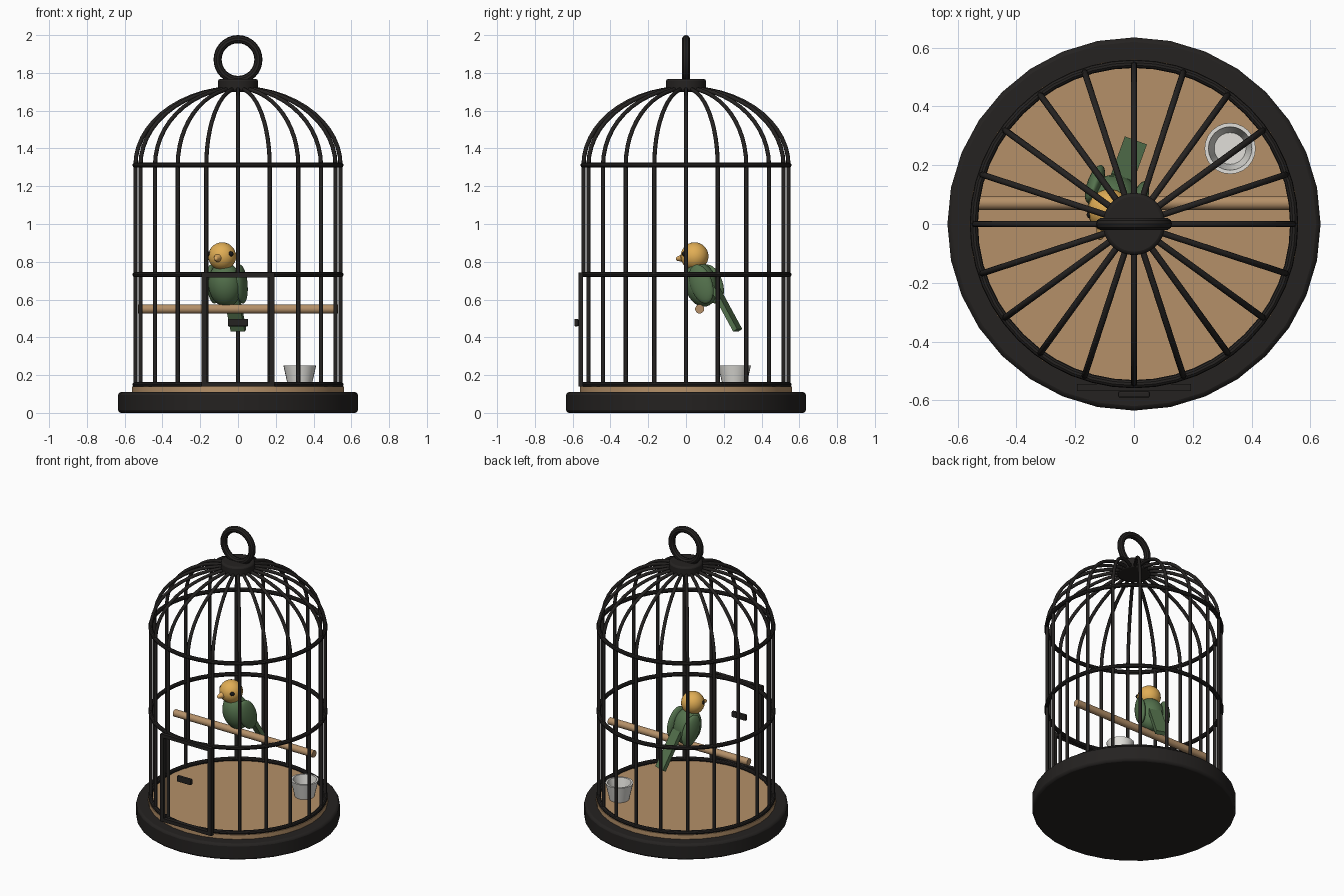
import bpy
from math import sin, cos, pi, radians
from mathutils import Matrix, Vector

if "Cube" in bpy.data.objects:
    bpy.data.objects.remove(bpy.data.objects["Cube"])


def material(name, rgb):
    m = bpy.data.materials.new(name)
    m.diffuse_color = (*rgb, 1)
    m.use_nodes = True
    m.node_tree.nodes["Principled BSDF"].inputs["Base Color"].default_value = m.diffuse_color
    return m


IRON = material("iron", (0.018, 0.016, 0.015))
WOOD = material("wood", (0.46, 0.28, 0.14))
GREEN = material("green_feathers", (0.09, 0.17, 0.075))
YELLOW = material("yellow_feathers", (0.75, 0.42, 0.09))
BEAK = material("beak_orange", (0.72, 0.40, 0.12))
BLACK = material("eye_black", (0.01, 0.01, 0.01))
CHINA = material("china", (0.75, 0.74, 0.70))


def finish(name, mat, bevel=0, smooth=True):
    o = bpy.context.object
    o.name = name
    o.data.materials.append(mat)
    if smooth:
        bpy.ops.object.shade_smooth_by_angle(angle=radians(35))
    if bevel:
        b = o.modifiers.new("bevel", 'BEVEL')
        b.width, b.segments, b.limit_method = bevel, 2, 'ANGLE'
    return o


def cylinder(name, r, z0, z1, mat, bevel=0, n=32):
    bpy.ops.mesh.primitive_cylinder_add(vertices=n, radius=r, depth=z1 - z0,
                                        location=(0, 0, (z0 + z1) / 2))
    return finish(name, mat, bevel)


def torus(name, R, r, z, rot=(0, 0, 0), n=48):
    bpy.ops.mesh.primitive_torus_add(major_radius=R, minor_radius=r, major_segments=n,
                                     minor_segments=10, location=(0, 0, z), rotation=rot)
    return finish(name, IRON)


def box(name, loc, size, mat, bevel=0):
    bpy.ops.mesh.primitive_cube_add(size=1, location=loc)
    o = bpy.context.object
    o.data.transform(Matrix.Diagonal((*size, 1)))
    return finish(name, mat, bevel, smooth=False)


# Base, floor, cap and hanging ring
cylinder("base", 0.635, 0, 0.11, IRON, 0.015)
cylinder("floor_tray", 0.56, 0.10, 0.14, WOOD)
cylinder("top_cap", 0.106, 1.70, 1.768, IRON, 0.012)
torus("hanging_ring", 0.108, 0.0215, 1.8705, (pi / 2, 0, 0), 32)

# Hoops
for name, z in (("bottom_hoop", 0.15), ("middle_hoop", 0.732), ("upper_hoop", 1.312)):
    torus(name, 0.545, 0.014, z)

# Twenty bars curving into the dome; the front one stops above the door
bars = bpy.data.curves.new("cage_bars", 'CURVE')
bars.dimensions = '3D'
bars.bevel_depth, bars.bevel_resolution = 0.011, 2
bars.use_fill_caps = True
for i in range(20):
    a = i * pi / 10 - pi / 2
    path = [(0.543, 0.732 if i == 0 else 0.135)]
    path += [(0.543 * cos(t), 1.31 + 0.41 * sin(t))
             for t in (radians(84) * k / 12 for k in range(13))]
    s = bars.splines.new('POLY')
    s.points.add(len(path) - 1)
    for p, (r, z) in zip(s.points, path):
        p.co = (r * cos(a), r * sin(a), z, 1)
    s.use_smooth = True
bars.materials.append(IRON)
bpy.context.collection.objects.link(bpy.data.objects.new("cage_bars", bars))

# Door frame and latch
for side, x in (("left", -0.181), ("right", 0.181)):
    box("door_" + side + "_stile", (x, -0.557, 0.44), (0.026, 0.024, 0.6), IRON)
for end, z in (("bottom", 0.152), ("top", 0.73)):
    box("door_" + end + "_rail", (0, -0.557, z), (0.38, 0.024, 0.024), IRON)
box("door_latch", (0, -0.58, 0.478), (0.108, 0.022, 0.04), IRON, 0.006)

# Perch
bpy.ops.mesh.primitive_cylinder_add(vertices=16, radius=0.024, depth=1.06,
                                    location=(0, 0.072, 0.55), rotation=(0, pi / 2, 0))
finish("perch", WOOD)

# Food cup, a lathed profile
profile = [(0, 0.14), (0.062, 0.14), (0.087, 0.252), (0.074, 0.252), (0.054, 0.16), (0, 0.16)]
N = 24
verts = [(r * cos(2 * pi * k / N), r * sin(2 * pi * k / N), z)
         for r, z in profile[1:-1] for k in range(N)]
faces = [(j * N + k, j * N + (k + 1) % N, (j + 1) * N + (k + 1) % N, (j + 1) * N + k)
         for j in range(3) for k in range(N)]
faces += [tuple(reversed(range(N))), tuple(range(3 * N, 4 * N))]
me = bpy.data.meshes.new("food_cup")
me.from_pydata(verts, [], faces)
cup = bpy.data.objects.new("food_cup", me)
cup.location = (0.327, 0.257, 0)
bpy.context.collection.objects.link(cup)
bpy.context.view_layer.objects.active = cup
cup.select_set(True)
finish("food_cup", CHINA)

# Bird, built facing -y and then turned towards its right
BIRD = Matrix.Translation((-0.068, 0.08, 0)) @ Matrix.Rotation(radians(-20), 4, 'Z')


def place(o, loc, lean=0, yaw=0):
    o.matrix_world = (BIRD @ Matrix.Translation(loc) @ Matrix.Rotation(radians(yaw), 4, 'Z')
                      @ Matrix.Rotation(radians(lean), 4, 'X'))


def ball(name, loc, radii, mat, lean=0, yaw=0):
    bpy.ops.mesh.primitive_uv_sphere_add(segments=24, ring_count=14, radius=1)
    o = bpy.context.object
    o.data.transform(Matrix.Diagonal((*radii, 1)))
    finish(name, mat)
    place(o, loc, lean, yaw)


ball("bird_body", (0, 0, 0.68), (0.09, 0.085, 0.12), GREEN, 14)
ball("bird_head", (-0.003, -0.038, 0.829), (0.074, 0.074, 0.074), YELLOW)
for side, s in (("left", -1), ("right", 1)):
    ball("bird_" + side + "_wing", (s * 0.08, 0.03, 0.682), (0.027, 0.062, 0.108), GREEN, 20)
    ball("bird_" + side + "_eye", (s * 0.058, -0.072, 0.842), (0.014, 0.014, 0.014), BLACK)
tail = box("bird_tail", (0, 0, 0), (0.08, 0.026, 0.265), GREEN)
place(tail, (0, 0.14, 0.552), 30)
bpy.ops.mesh.primitive_cone_add(vertices=16, radius1=0.026, radius2=0.008, depth=0.05)
beak = finish("bird_beak", BEAK, 0.006)
place(beak, (-0.003, -0.118, 0.818), 98)
